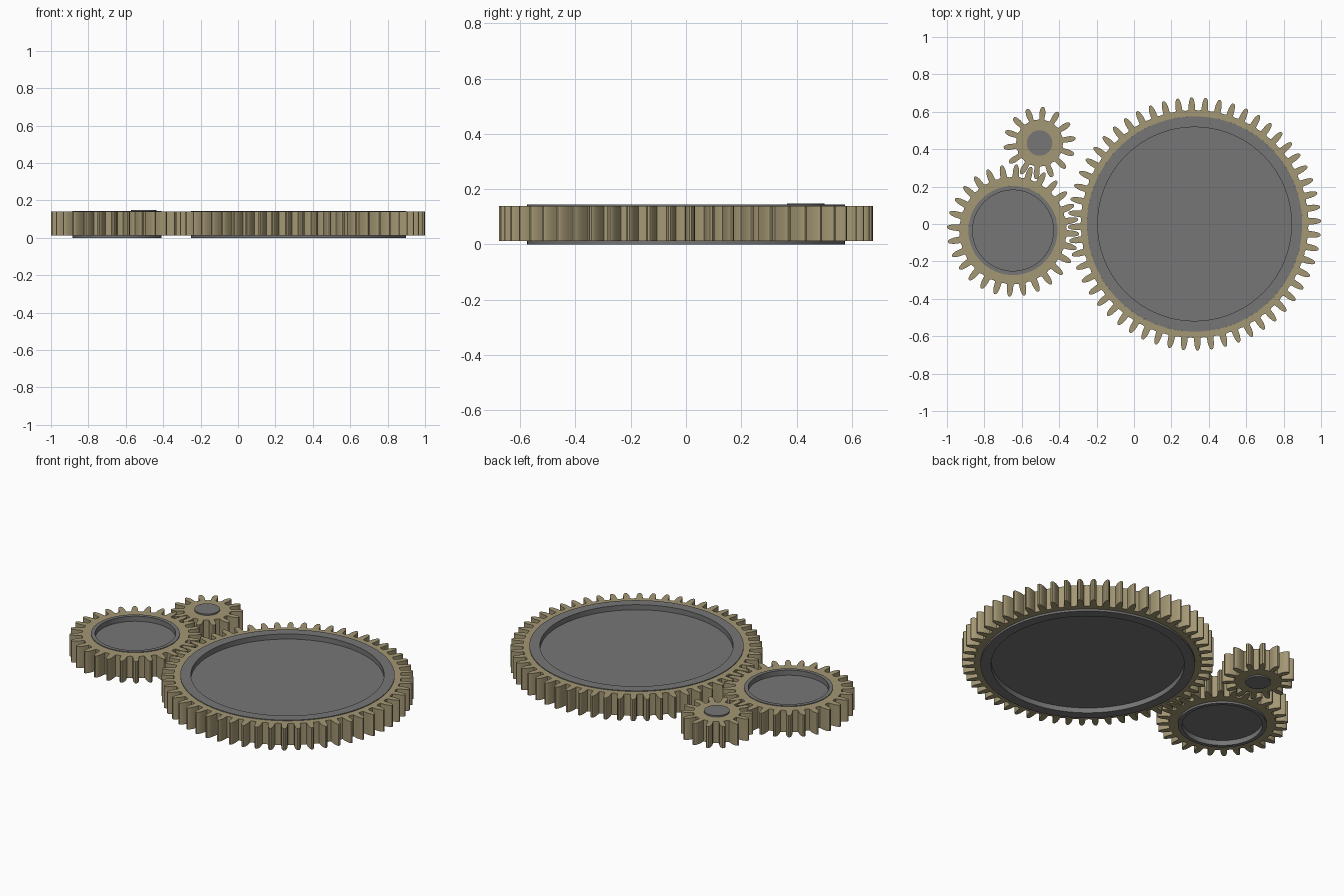
import bpy, bmesh, math

if "Cube" in bpy.data.objects:
    bpy.data.objects.remove(bpy.data.objects["Cube"])

def material(name, rgb):
    m = bpy.data.materials.new(name)
    m.diffuse_color = (*rgb, 1)
    m.use_nodes = True
    m.node_tree.nodes["Principled BSDF"].inputs["Base Color"].default_value = m.diffuse_color
    return m

BRASS = material("brass", (0.37, 0.31, 0.175))
STEEL = material("grey steel", (0.18, 0.18, 0.18))
Z0, Z1 = 0.012, 0.14          # toothed ring thickness

def finish(bm, name, loc, mat):
    bmesh.ops.remove_doubles(bm, verts=bm.verts, dist=1e-5)
    bmesh.ops.recalc_face_normals(bm, faces=bm.faces)
    me = bpy.data.meshes.new(name)
    bm.to_mesh(me)
    bm.free()
    me.materials.append(mat)
    ob = bpy.data.objects.new(name, me)
    ob.location = (*loc, 0)
    bpy.context.collection.objects.link(ob)
    bpy.context.view_layer.objects.active = ob
    ob.select_set(True)
    bpy.ops.object.shade_smooth_by_angle(angle=math.radians(25))
    ob.select_set(False)

# Toothed ring: a flat outline with a round hole, extruded upwards
def toothed_ring(name, loc, teeth, phase, hole, root, tip, halves):
    bm = bmesh.new()
    step = 2 * math.pi / teeth

    def polar(r, a):
        return bm.verts.new((r * math.cos(a), r * math.sin(a), Z0))

    for k in range(teeth):
        a = phase + k * step
        # One tooth, from root to rounded tip and back
        side = [(root + (tip - root) * t, w) for t, w in halves]
        pts = [(r, -w) for r, w in side] + [(r, w) for r, w in reversed(side)]
        bm.faces.new([bm.verts.new((r * math.cos(a) - s * math.sin(a),
                                    r * math.sin(a) + s * math.cos(a), Z0))
                      for r, s in pts])
        # Ring segments under the tooth and in the gap
        r0, w0 = side[0]
        h, rr = math.atan2(w0, r0), math.hypot(r0, w0)
        gap = (step - 2 * h) / 2
        stops = [(a - h, rr), (a + h, rr), (a + h + gap, root - 0.003),
                 (a + h + 2 * gap, rr)]
        for (a0, ra), (a1, rb) in zip(stops, stops[1:]):
            bm.faces.new([polar(hole, a0), polar(ra, a0),
                          polar(rb, a1), polar(hole, a1)])
    bmesh.ops.remove_doubles(bm, verts=bm.verts, dist=1e-5)
    bmesh.ops.recalc_face_normals(bm, faces=bm.faces)
    ext = bmesh.ops.extrude_face_region(bm, geom=bm.faces[:], use_keep_orig=True)
    top = [g for g in ext["geom"] if isinstance(g, bmesh.types.BMVert)]
    bmesh.ops.translate(bm, verts=top, vec=(0, 0, Z1 - Z0))
    finish(bm, name, loc, BRASS)

# Round centre: a profile spun about the gear axis
def turned(name, loc, profile, segments):
    bm = bmesh.new()
    vs = [bm.verts.new((r, 0, z)) for r, z in profile]
    es = [bm.edges.new(p) for p in zip(vs, vs[1:])]
    bmesh.ops.spin(bm, geom=vs + es, cent=(0, 0, 0), axis=(0, 0, 1),
                   angle=2 * math.pi, steps=segments, use_duplicate=False)
    finish(bm, name, loc, STEEL)

def dished(r_in, r_out, top=0.144, depth=0.03):
    return [(0, depth), (r_in, depth), (r_in, 0), (r_out, 0),
            (r_out, top), (r_in, top), (r_in, top - depth), (0, top - depth)]

# Tooth half widths along its height
WIDE = [(0, .0175), (.2, .0172), (.45, .0165), (.65, .0145),
        (.82, .0115), (.94, .008), (1, .004)]
SLIM = [(0, .0135), (.2, .0142), (.45, .016), (.65, .015),
        (.82, .0125), (.94, .009), (1, .005)]

GEARS = [
    # name, centre, teeth, phase in degrees, hole, root, tip, tooth, centre profile
    ("large", (0.324, 0.0), 56, 91.36, 0.575, 0.61, 0.676, WIDE, dished(0.518, 0.575)),
    ("medium", (-0.647, -0.035), 28, 87.0, 0.238, 0.288, 0.353, WIDE, dished(0.216, 0.238)),
    ("small", (-0.505, 0.433), 14, 84.5, 0.068, 0.127, 0.193, SLIM,
     [(0, 0.004), (0.068, 0.004), (0.068, 0.148), (0, 0.148)]),
]
for name, loc, n, phase, hole, root, tip, tooth, profile in GEARS:
    toothed_ring(name + "_gear_teeth", loc, n, math.radians(phase), hole, root, tip, tooth)
    turned(name + "_gear_centre", loc, profile, 96)
